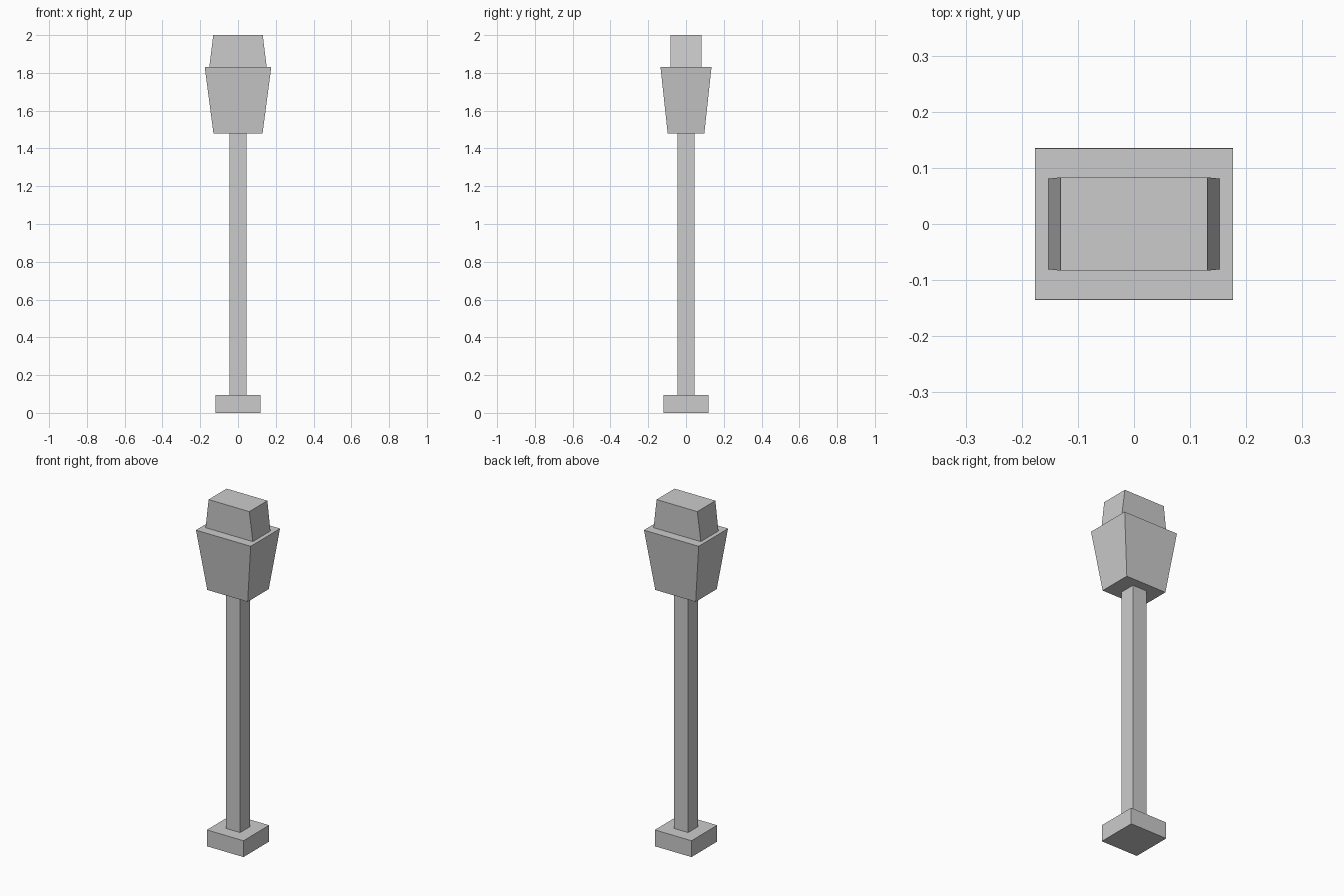
import bpy
import bmesh

cube = bpy.data.objects.get("Cube")
if cube:
    bpy.data.objects.remove(cube, do_unlink=True)

grey = bpy.data.materials.new("light_grey")
grey.use_nodes = True
colour = (0.6, 0.6, 0.6, 1)
grey.diffuse_color = colour
grey.node_tree.nodes["Principled BSDF"].inputs["Base Color"].default_value = colour


def tapered_box(name, z0, z1, lower, upper):
    """Box between two heights with separate half sizes for each end."""
    bm = bmesh.new()
    bmesh.ops.create_cube(bm, size=2)
    for v in bm.verts:
        half = upper if v.co.z > 0 else lower
        v.co.x *= half[0]
        v.co.y *= half[1]
        v.co.z = z1 if v.co.z > 0 else z0
    mesh = bpy.data.meshes.new(name)
    bm.to_mesh(mesh)
    bm.free()
    mesh.materials.append(grey)
    obj = bpy.data.objects.new(name, mesh)
    bpy.context.collection.objects.link(obj)
    return obj


# Square foot and slim post
tapered_box("base_plate", 0, 0.095, (0.118, 0.118), (0.118, 0.118))
tapered_box("post", 0.095, 1.48, (0.045, 0.045), (0.045, 0.045))

# Head flares upward, cap narrows in width only
tapered_box("head", 1.48, 1.83, (0.13, 0.097), (0.176, 0.135))
tapered_box("cap", 1.83, 2.0, (0.152, 0.081), (0.131, 0.083))
